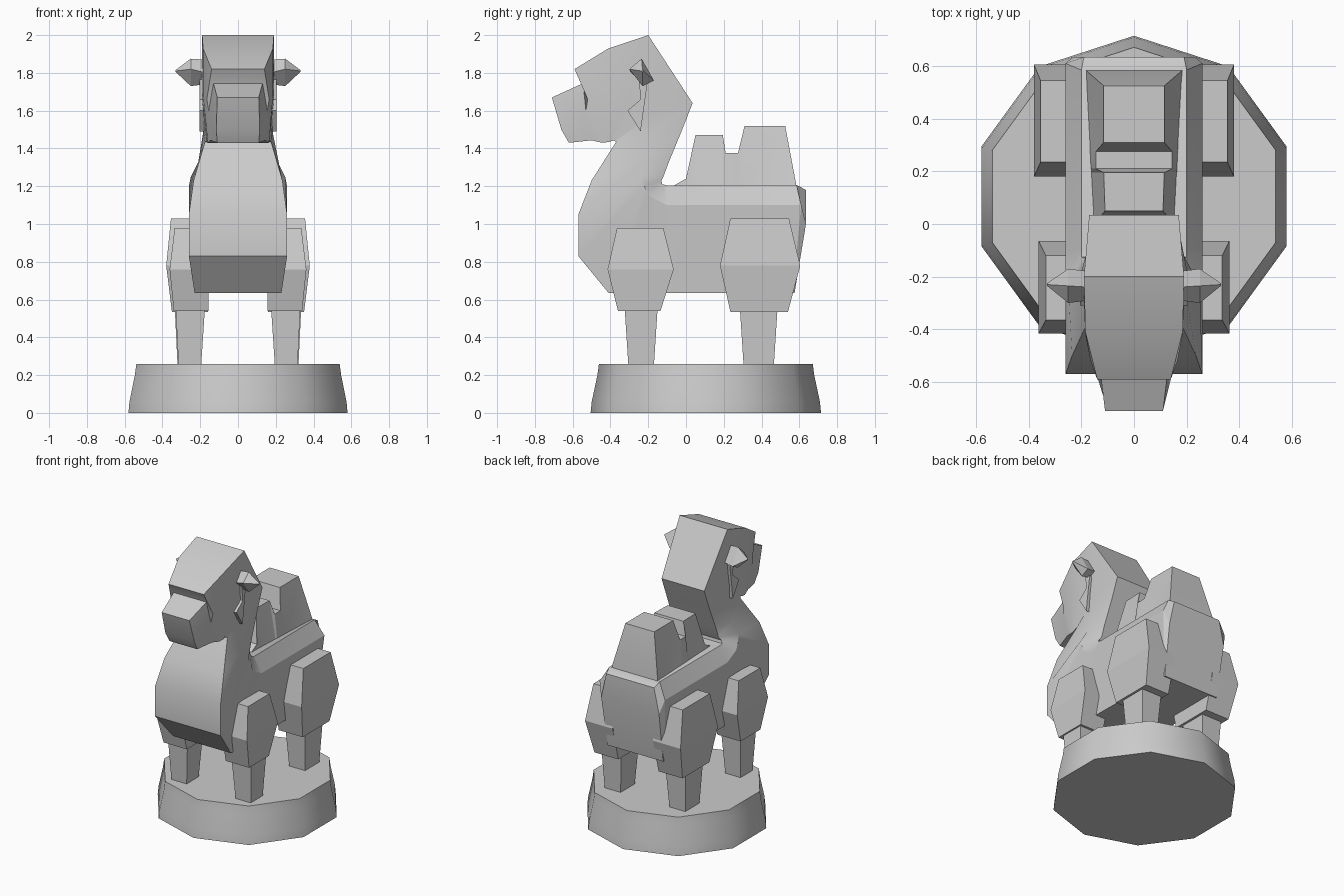
import bpy, bmesh, math

def make(name, rings, caps=True, mirror=False, angle=30):
    """Skin a list of equal-length vertex rings into one closed object."""
    bm = bmesh.new()
    rows = [[bm.verts.new(p) for p in r] for r in rings]
    n = len(rows[0])
    for a, b in zip(rows, rows[1:]):
        for i in range(n):
            j = (i + 1) % n
            bm.faces.new((a[i], a[j], b[j], b[i]))
    if caps:
        for r in (rows[0], rows[-1]):
            if n == 6 and caps == "split":
                bm.faces.new((r[0], r[1], r[2], r[5]))
                bm.faces.new((r[5], r[2], r[3], r[4]))
            else:
                bm.faces.new(r)
    if mirror:
        geo = bmesh.ops.duplicate(bm, geom=bm.verts[:] + bm.edges[:] + bm.faces[:])["geom"]
        for v in geo:
            if isinstance(v, bmesh.types.BMVert):
                v.co.x *= -1
    bmesh.ops.recalc_face_normals(bm, faces=bm.faces[:])
    me = bpy.data.meshes.new(name)
    bm.to_mesh(me)
    bm.free()
    ob = bpy.data.objects.new(name, me)
    bpy.context.collection.objects.link(ob)
    bpy.context.view_layer.objects.active = ob
    ob.select_set(True)
    bpy.ops.object.shade_smooth_by_angle(angle=math.radians(angle))
    ob.select_set(False)
    return ob

# Ten-sided plinth
def decagon(r, z):
    return [(r * math.cos(math.radians(18 + 36 * i)),
             0.105 + r * math.sin(math.radians(18 + 36 * i)), z) for i in range(10)]

make("base", [decagon(r, z) for r, z in
              ((0.61, 0), (0.604, 0.06), (0.574, 0.2), (0.566, 0.26))], angle=40)

# Body, neck and head: sections of (y, z, half width) for lower, side and upper edge
sections = [
    ((.575, .635, .22), (.635, 1.0, .23), (.635, 1.18, .19)),
    ((.565, .635, .225), (.61, 1.1, .26), (.585, 1.207, .2)),
    ((-.10, .635, .235), (-.10, 1.1, .26), (-.10, 1.205, .2)),
    ((-.41, .635, .23), (-.20, 1.15, .26), (-.125, 1.21, .2)),
    ((-.57, .83, .26), (-.22, 1.2, .26), (-.13, 1.23, .19)),
    ((-.57, 1.05, .26), (-.24, 1.25, .25), (-.12, 1.25, .175)),
    ((-.50, 1.23, .235), (-.22, 1.33, .21), (-.09, 1.33, .175)),
    ((-.37, 1.435, .175), (-.18, 1.48, .185), (-.02, 1.50, .17)),
    ((-.385, 1.442, .165), (-.20, 1.56, .185), (.035, 1.64, .17)),
    ((-.405, 1.435, .165), (-.30, 1.68, .19), (-.2, 2.0, .19)),
    ((-.44, 1.43, .16), (-.42, 1.68, .185), (-.41, 1.93, .185)),
    ((-.48, 1.438, .15), (-.52, 1.66, .165), (-.59, 1.82, .14)),
    ((-.50, 1.443, .145), (-.53, 1.6, .155), (-.545, 1.745, .13)),
    ((-.62, 1.43, .11), (-.66, 1.5, .115), (-.71, 1.67, .11)),
]
rings = []
for lo, mi, up in sections:
    rings.append([(s * p[2], p[0], p[1]) for s, p in
                  ((-1, lo), (1, lo), (1, mi), (1, up), (-1, up), (-1, mi))])
make("body_neck_head", rings, caps="split")

# Twin humps: one profile whose half width shrinks with height
hump = [(-.07, 1.2, .15), (.0, 1.24, .15), (.05, 1.47, .11), (.195, 1.47, .115),
        (.21, 1.375, .145), (.275, 1.375, .145), (.31, 1.52, .115),
        (.525, 1.52, .115), (.585, 1.2, .185)]
floor = [(y, 1.19, .15 + .035 * (y + .07) / .655) for y, z, w in hump]
make("humps", [[(-w, f[0], f[1]), (w, f[0], f[1]), (h[2], h[0], h[1]), (-h[2], h[0], h[1])]
               for h, f in zip(hump, floor) for w in (f[2],)], angle=15)

# Legs: stacked rectangles (x0, x1, y0, y1, z)
def box_stack(name, levels):
    make(name, [[(a, c, z), (b, c, z), (b, d, z), (a, d, z)]
                for a, b, c, d, z in levels], mirror=True, angle=10)

box_stack("front_upper_legs", [(.155, .34, -.36, -.135, .54),
                               (.16, .362, -.415, -.065, .76), (.16, .335, -.365, -.12, .98)])
box_stack("rear_upper_legs", [(.16, .35, .235, .54, .535),
                              (.16, .38, .18, .605, .78), (.16, .355, .235, .545, 1.03)])
box_stack("front_lower_legs", [(.195, .315, -.305, -.17, .25), (.175, .33, -.325, -.15, .56)])
box_stack("rear_lower_legs", [(.195, .32, .305, .465, .25), (.175, .335, .285, .485, .56)])

# Pointed ears sticking out sideways
def ear_ring(x, pts):
    return [(x, y, z) for y, z in pts]

make("ears", [ear_ring(.17, ((-.29, 1.8), (-.24, 1.87), (-.18, 1.77), (-.225, 1.74))),
              ear_ring(.25, ((-.30, 1.82), (-.235, 1.875), (-.17, 1.76), (-.23, 1.73))),
              ear_ring(.33, ((-.235, 1.81), (-.23, 1.815), (-.225, 1.81), (-.23, 1.805)))],
     mirror=True, angle=20)

# Thin hair lock on each cheek, below the ear
lock = ((-.25, 1.77), (-.205, 1.74), (-.225, 1.6), (-.24, 1.49), (-.31, 1.6), (-.24, 1.66))
make("cheek_locks", [ear_ring(.16, lock), ear_ring(.205, lock)], mirror=True, angle=20)
